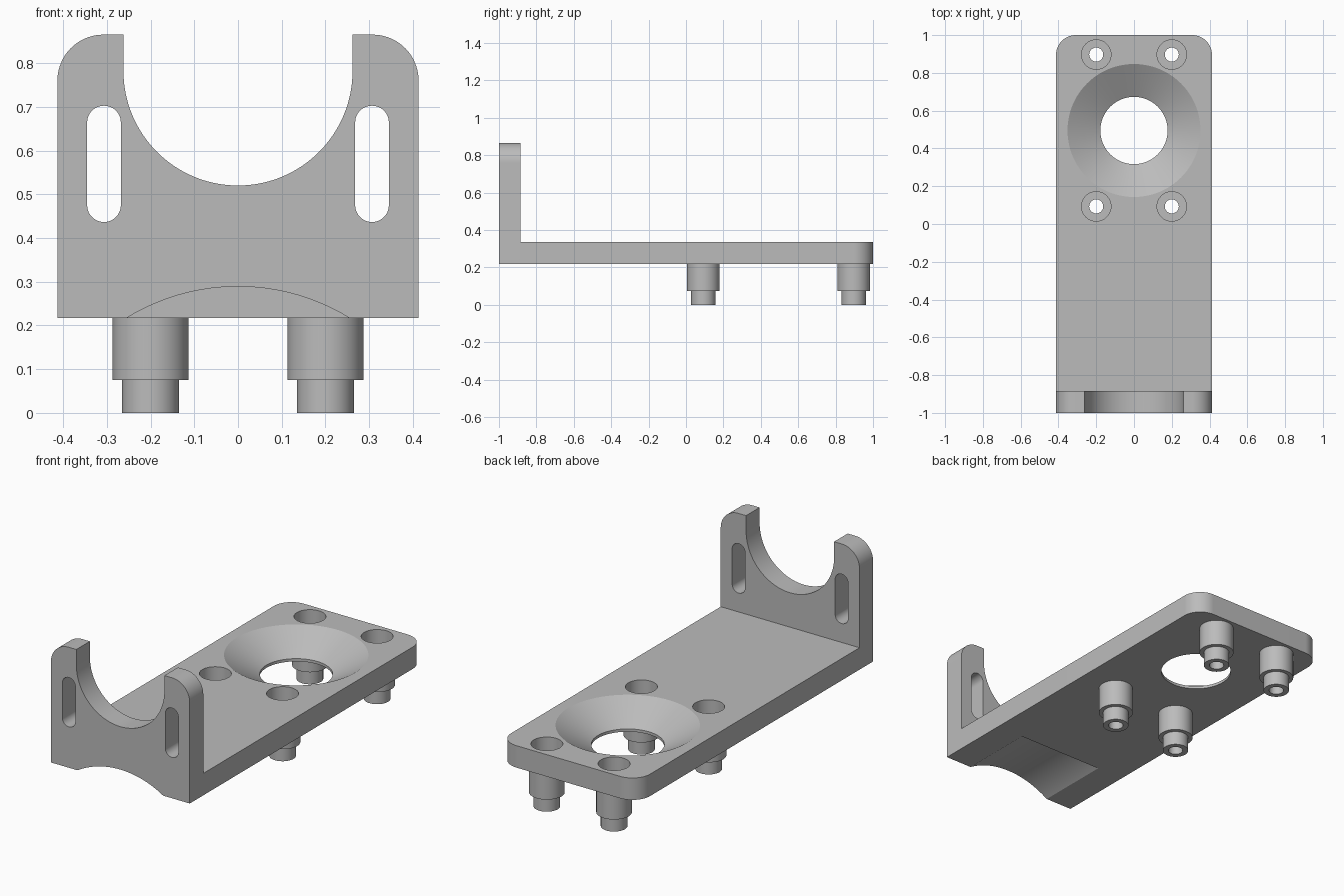
import bpy, bmesh
from math import pi, radians, sin, cos

if "Cube" in bpy.data.objects:
    bpy.data.objects.remove(bpy.data.objects["Cube"], do_unlink=True)

grey = bpy.data.materials.new("light grey")
grey.use_nodes = True
grey.diffuse_color = (0.5, 0.5, 0.5, 1)
grey.node_tree.nodes["Principled BSDF"].inputs["Base Color"].default_value = grey.diffuse_color

W, BOT, TOP, CREST = 0.413, 0.217, 0.335, 0.865   # half width and levels
FRONT, WALL_BACK = -1.0, -0.885
CORNER = 0.105


def arc(cx, cy, r, start, end, n=24):
    """Points on an arc, angles in degrees."""
    steps = [radians(start + (end - start) * i / n) for i in range(n + 1)]
    return [(cx + r * cos(a), cy + r * sin(a)) for a in steps]


def finish(name, bm):
    bmesh.ops.recalc_face_normals(bm, faces=bm.faces)
    mesh = bpy.data.meshes.new(name)
    bm.to_mesh(mesh)
    bm.free()
    mesh.materials.append(grey)
    obj = bpy.data.objects.new(name, mesh)
    bpy.context.collection.objects.link(obj)
    return obj


def prism(name, points, axis, lo, hi):
    """Extrude an outline along y (points are x, z) or z (points are x, y)."""
    bm = bmesh.new()
    verts = [bm.verts.new((a, lo, b) if axis == "y" else (a, b, lo)) for a, b in points]
    face = bm.faces.new(verts)
    out = bmesh.ops.extrude_face_region(bm, geom=[face])
    shift = (0, hi - lo, 0) if axis == "y" else (0, 0, hi - lo)
    bmesh.ops.translate(bm, vec=shift, verts=[g for g in out["geom"] if isinstance(g, bmesh.types.BMVert)])
    return finish(name, bm)


def lathe(name, profile, x, y, closed_ring, n=64):
    """Revolve (radius, z) points about a vertical axis, as a ring or a capped solid."""
    bm = bmesh.new()
    rings = [[bm.verts.new((x + r * cos(2 * pi * i / n), y + r * sin(2 * pi * i / n), z))
              for i in range(n)] for r, z in profile]
    pairs = list(zip(rings, rings[1:]))
    if closed_ring:
        pairs.append((rings[-1], rings[0]))
    else:
        bm.faces.new(rings[0])
        bm.faces.new(rings[-1])
    for low, high in pairs:
        for i in range(n):
            j = (i + 1) % n
            bm.faces.new((low[i], low[j], high[j], high[i]))
    return finish(name, bm)


def combine(obj, tool, operation):
    mod = obj.modifiers.new(operation, "BOOLEAN")
    mod.operation, mod.solver, mod.object = operation, "EXACT", tool
    bpy.context.view_layer.objects.active = obj
    bpy.ops.object.modifier_apply(modifier=mod.name)
    bpy.data.objects.remove(tool, do_unlink=True)


# base plate with rounded back corners
plate = [(-W, WALL_BACK), (W, WALL_BACK)]
plate += arc(W - CORNER, 1 - CORNER, CORNER, 0, 90)
plate += arc(CORNER - W, 1 - CORNER, CORNER, 90, 180)
bracket = prism("bracket_body", plate, "z", BOT, TOP)

# upright front wall with a round cradle
CRADLE = 0.262
wall = [(-W, BOT), (W, BOT)]
wall += arc(W - CORNER, CREST - CORNER, CORNER, 0, 90)
wall += [(CRADLE, CREST)] + arc(0, 0.782, CRADLE, 0, -180, 64) + [(-CRADLE, CREST)]
wall += arc(CORNER - W, CREST - CORNER, CORNER, 90, 180)
combine(bracket, prism("front_wall", wall, "y", FRONT, WALL_BACK), "UNION")

# adjustment slots in the wall
for side in (-1, 1):
    slot = arc(side * 0.3065, 0.664, 0.0385, 0, 180) + arc(side * 0.3065, 0.475, 0.0385, 180, 360)
    combine(bracket, prism("slot_cutter", slot, "y", -1.1, -0.8), "DIFFERENCE")

# shallow arched recess under the front
arch = arc(0, -0.198, 0.487, 40, 140, 48)
combine(bracket, prism("arch_cutter", arch, "y", -1.1, -0.59), "DIFFERENCE")

# conical opening with a thin straight lip
cone = [(0.178, 0.1), (0.178, BOT + 0.015), (0.352, TOP), (0.352, TOP + 0.1)]
combine(bracket, lathe("cone_cutter", cone, 0, 0.495, False, 96), "DIFFERENCE")

# four stepped hollow posts below counterbored holes
POST, STEP, BORE, HOLE = 0.087, 0.065, 0.078, 0.037
SHOULDER, SEAT = 0.075, 0.13
post_profile = [(HOLE, 0), (STEP, 0), (STEP, SHOULDER), (POST, SHOULDER),
                (POST, BOT), (BORE, BOT), (BORE, SEAT), (HOLE, SEAT)]
parts = [bracket]
for y, row in ((0.093, "front"), (0.897, "back")):
    for x, side in ((-0.2, "right"), (0.2, "left")):
        bore = [(BORE, 0.1), (BORE, 0.5)]
        combine(bracket, lathe("bore_cutter", bore, x, y, False), "DIFFERENCE")
        parts.append(lathe(f"{row}_{side}_post", post_profile, x, y, True))

# smooth curves with crisp edges
bpy.ops.object.select_all(action="DESELECT")
for obj in parts:
    obj.select_set(True)
bpy.context.view_layer.objects.active = bracket
bpy.ops.object.shade_smooth_by_angle(angle=radians(25))
